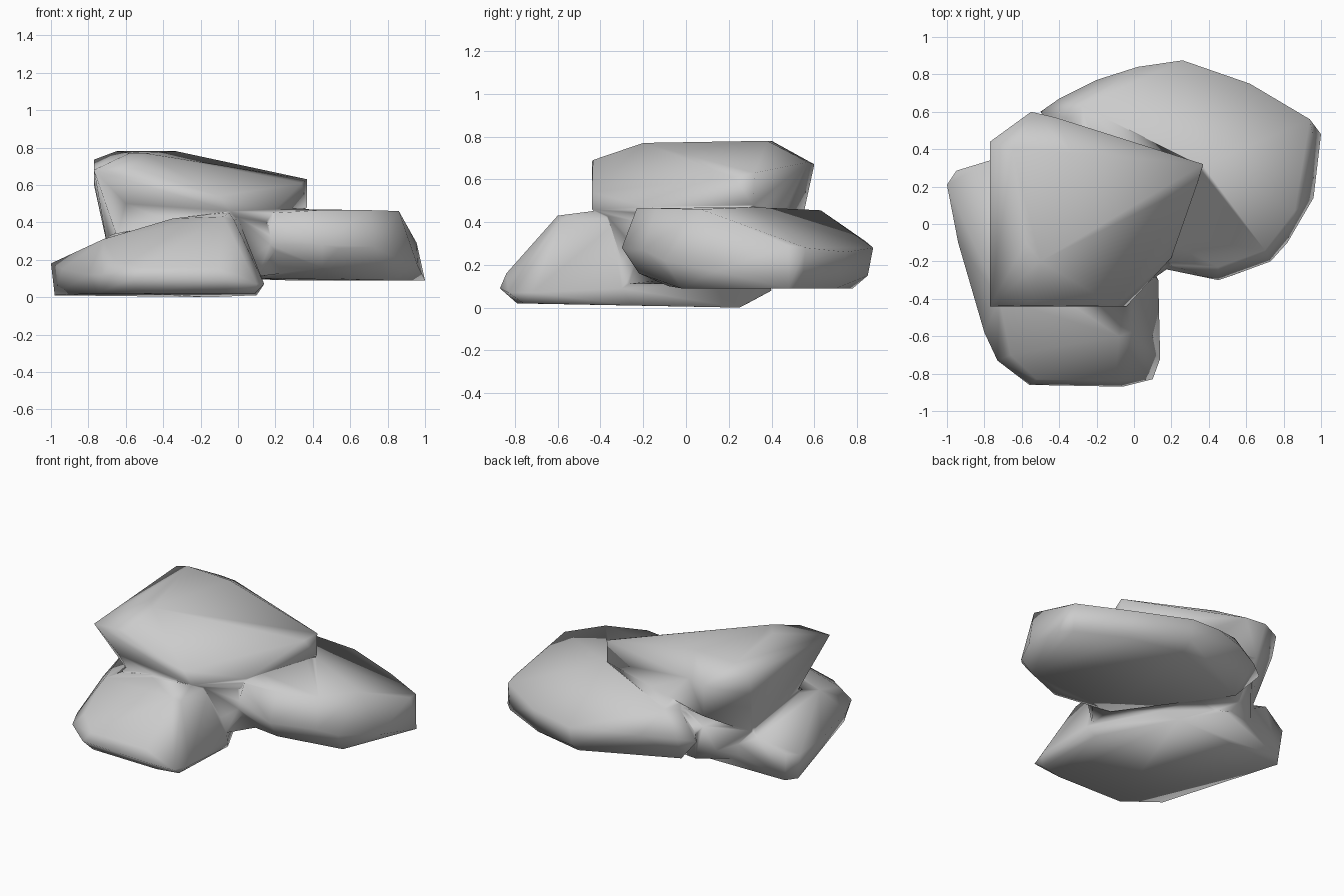
import bpy, bmesh


def boulder(name, corners):
    """Convex faceted rock from its main corners."""
    bm = bmesh.new()
    for c in corners:
        bm.verts.new(c)
    bmesh.ops.convex_hull(bm, input=bm.verts[:])
    inside = [v for v in bm.verts if not v.link_faces]
    bmesh.ops.delete(bm, geom=inside, context='VERTS')
    bmesh.ops.recalc_face_normals(bm, faces=bm.faces[:])
    me = bpy.data.meshes.new(name)
    bm.to_mesh(me)
    bm.free()
    ob = bpy.data.objects.new(name, me)
    bpy.context.collection.objects.link(ob)
    return ob


# front-left boulder, resting on the ground
front = boulder("stacked_boulders", [
    (-.98, .20, .01), (-.93, .27, .01), (-.75, -.62, .02), (-.54, -.78, .02),
    (-.06, -.79, .02), (.09, -.76, .02), (.10, -.25, .01), (-.15, .25, 0),
    (-1, .21, .18), (-.95, .285, .2), (-.77, .34, .28), (-.40, .40, .08),
    (-.94, -.10, .15), (-.80, -.58, .12), (-.73, -.73, .12), (-.56, -.86, .10),
    (-.06, -.87, .09), (.10, -.83, .07), (.14, -.72, .07), (.13, -.30, .09),
    (-.72, -.40, .31), (-.66, -.70, .20), (-.08, -.60, .43), (-.02, -.58, .41),
    (-.05, -.42, .455), (-.35, -.42, .42), (0, -.30, .42), (-.10, -.84, .16),
    (-.52, -.83, .16)])

# right-back boulder, raised slightly, its top sloping down to the back
rear = boulder("rear_boulder", [
    (1, .48, .09), (.94, .54, .09), (.26, .78, .09), (.62, .70, .09),
    (-.35, .55, .11), (.12, -.08, .10), (.50, -.08, .10), (.80, -.02, .09),
    (.26, .85, .15), (.26, .875, .28), (.02, .84, .31), (-.20, .77, .31),
    (-.40, .67, .30), (-.50, .60, .28), (.62, .75, .26), (.94, .56, .28),
    (.955, .48, .29), (.96, .14, .17), (.82, -.10, .22), (.73, -.20, .27),
    (.54, -.27, .26), (.45, -.30, .28), (.16, -.24, .28), (.45, -.22, .16),
    (.20, -.22, .45), (.45, -.23, .465), (.70, -.14, .465), (.86, .07, .46),
    (.37, .31, .47), (-.28, .63, .455), (-.35, .56, .44), (.10, -.05, .47)])

# top boulder, lying across the other two
top = boulder("top_boulder", [
    (-.77, .44, .735), (-.77, .40, .60), (-.77, -.44, .68), (-.55, -.435, .69),
    (-.65, .40, .78), (-.58, -.10, .77), (-.50, -.20, .77), (-.33, .38, .78),
    (-.33, -.10, .74), (-.55, .60, .67), (-.42, .57, .68), (.37, .32, .63),
    (.37, .315, .48), (.34, .22, .61), (-.04, -.44, .46), (-.10, -.44, .54),
    (.20, -.18, .47), (.15, -.22, .40), (-.60, -.41, .50), (-.65, -.25, .32),
    (-.70, .30, .28), (-.52, .55, .44), (-.10, -.30, .33), (.15, .20, .30)])

# low fill where the three boulders fuse together
joint = boulder("joint_fill", [
    (-.70, .28, .10), (-.42, .50, .11), (.30, .45, .12), (.34, 0, .14),
    (.10, -.28, .11), (-.40, -.40, .10), (-.66, -.30, .34), (-.71, .30, .32),
    (-.50, .53, .36), (.20, .30, .46), (.14, -.22, .42), (-.02, -.38, .44),
    (.22, -.21, .28), (-.55, .46, .18)])

# fuse into one smooth-shaded rock pile
bpy.context.view_layer.objects.active = front
for part in (joint, rear, top):
    mod = front.modifiers.new("fuse", 'BOOLEAN')
    mod.operation = 'UNION'
    mod.solver = 'EXACT'
    mod.object = part
    bpy.ops.object.modifier_apply(modifier=mod.name)
    bpy.data.objects.remove(part, do_unlink=True)

bm = bmesh.new()
bm.from_mesh(front.data)
bmesh.ops.remove_doubles(bm, verts=bm.verts[:], dist=0.01)
bmesh.ops.recalc_face_normals(bm, faces=bm.faces[:])
for f in bm.faces:
    f.smooth = True
bm.to_mesh(front.data)
bm.free()
